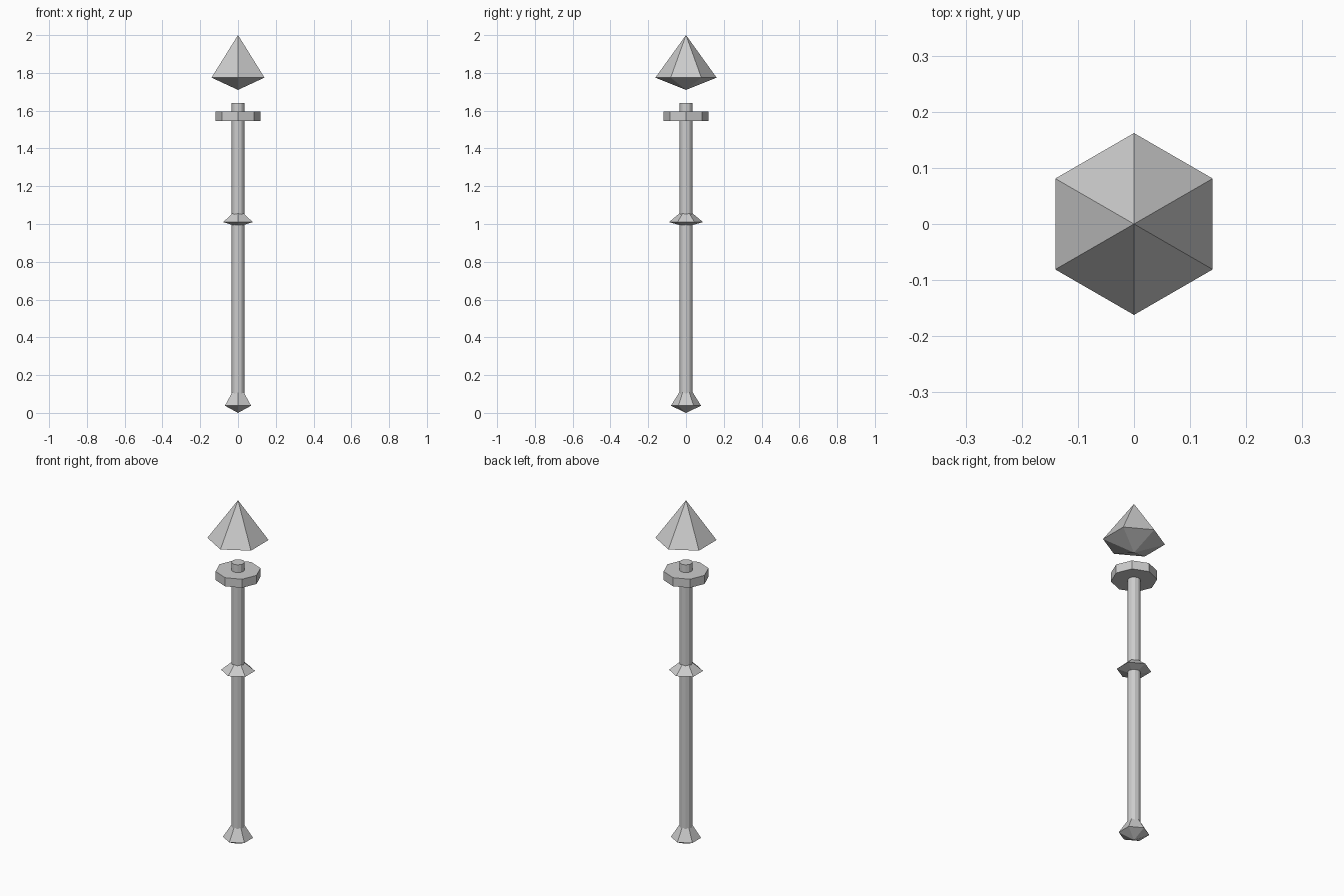
import bpy, bmesh
from math import sin, cos, pi

if "Cube" in bpy.data.objects:
    bpy.data.objects.remove(bpy.data.objects["Cube"])


def lathe(name, profile, sides):
    """Flat-faced solid from (radius, z) points, bottom to top; radius 0 makes a tip."""
    bm = bmesh.new()
    rings = []
    for r, z in profile:
        count = sides if r > 0 else 1
        rings.append([bm.verts.new((r * sin(2 * pi * i / sides), r * cos(2 * pi * i / sides), z))
                      for i in range(count)])
    for a, b in zip(rings, rings[1:]):
        for i in range(sides):
            j = (i + 1) % sides
            quad = [a[i % len(a)], a[j % len(a)], b[j % len(b)], b[i % len(b)]]
            bm.faces.new(list(dict.fromkeys(quad)))
    for ring in (rings[0], rings[-1]):
        if len(ring) > 1:
            bm.faces.new(ring)
    bmesh.ops.recalc_face_normals(bm, faces=bm.faces)
    mesh = bpy.data.meshes.new(name)
    bm.to_mesh(mesh)
    bm.free()
    obj = bpy.data.objects.new(name, mesh)
    bpy.context.collection.objects.link(obj)
    return obj


def gem(name, radius, bottom, girdle, top):
    """Six-sided double pyramid."""
    return lathe(name, [(0, bottom), (radius, girdle), (0, top)], 6)


# Long rod and the octagonal collar near its top
lathe("shaft", [(0.035, 0.06), (0.035, 1.64)], 12)
lathe("collar", [(0.12, 1.545), (0.12, 1.595)], 8)

# Floating head gem, grip ring gem and foot gem
gem("head_gem", 0.162, 1.71, 1.775, 2.0)
gem("middle_ring", 0.09, 0.985, 1.01, 1.085)
gem("foot_gem", 0.08, 0.0, 0.038, 0.165)
